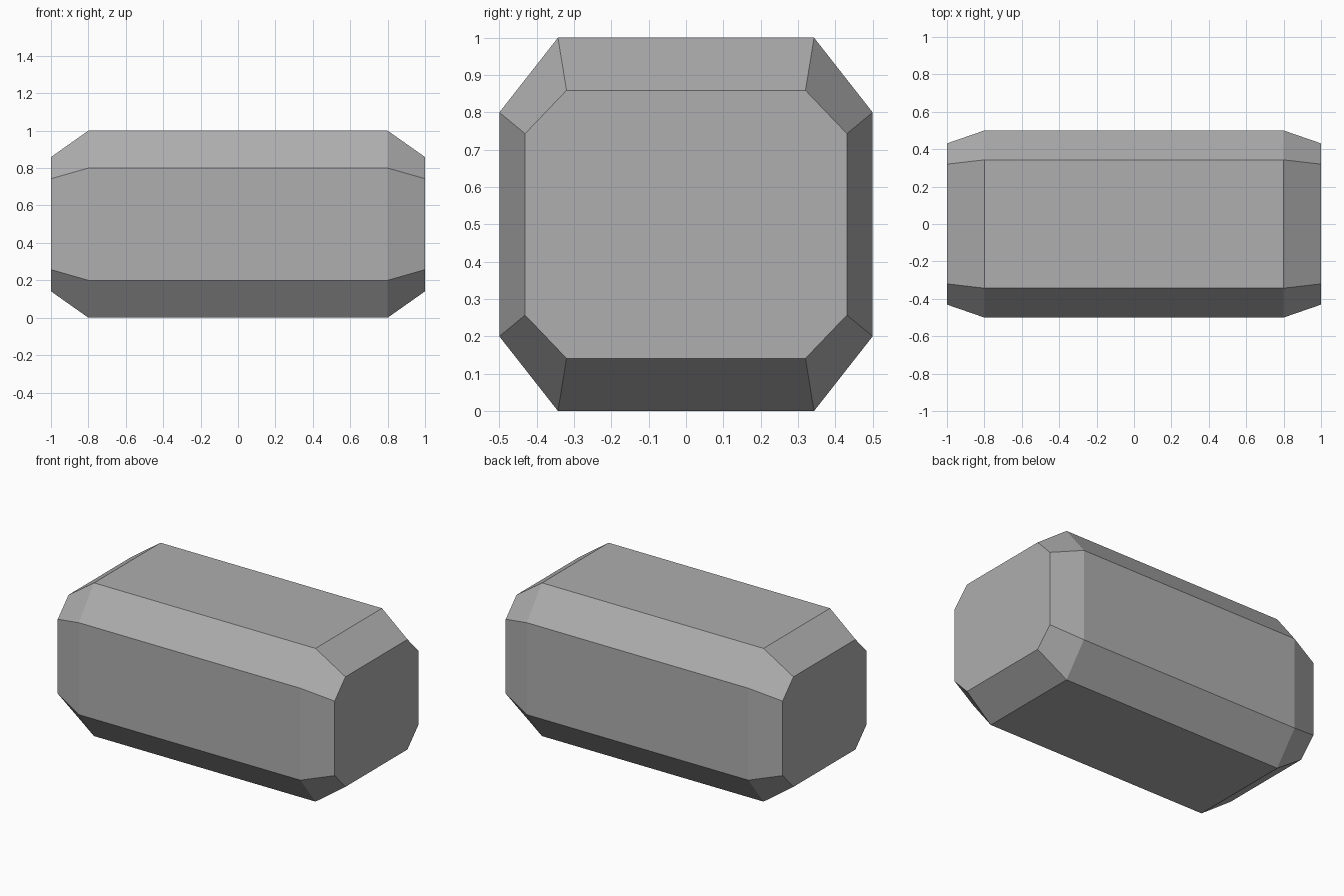
import bpy
import bmesh

cube = bpy.data.objects.get("Cube")
if cube:
    bpy.data.objects.remove(cube, do_unlink=True)

# Single plain grey
grey = bpy.data.materials.new("plain_grey")
grey.use_nodes = True
colour = (0.425, 0.425, 0.425, 1.0)
grey.diffuse_color = colour
grey.node_tree.nodes["Principled BSDF"].inputs["Base Color"].default_value = colour


def octagon(bm, x, flat_y, flat_z, half_y, half_z):
    """Ring of eight corners, centred at mid height."""
    quarter = [(half_y, flat_z), (flat_y, half_z)]
    half = quarter + [(-y, z) for y, z in reversed(quarter)]
    ring = half + [(-y, -z) for y, z in half]
    return [bm.verts.new((x, y, z + 0.5)) for y, z in ring]


# Octagonal bar with tapered ends
bm = bmesh.new()
end = (0.32, 0.243, 0.431, 0.359)
body = (0.343, 0.3, 0.5, 0.5)
sections = [(-1.0, end), (-0.8, body), (0.8, body), (1.0, end)]
rings = [octagon(bm, x, *size) for x, size in sections]
for a, b in zip(rings, rings[1:]):
    for i in range(8):
        j = (i + 1) % 8
        bm.faces.new((a[i], a[j], b[j], b[i]))
bm.faces.new(rings[0])
bm.faces.new(rings[-1])
bmesh.ops.recalc_face_normals(bm, faces=bm.faces)

mesh = bpy.data.meshes.new("chamfered_block")
bm.to_mesh(mesh)
bm.free()
mesh.materials.append(grey)
block = bpy.data.objects.new("chamfered_block", mesh)
bpy.context.collection.objects.link(block)
